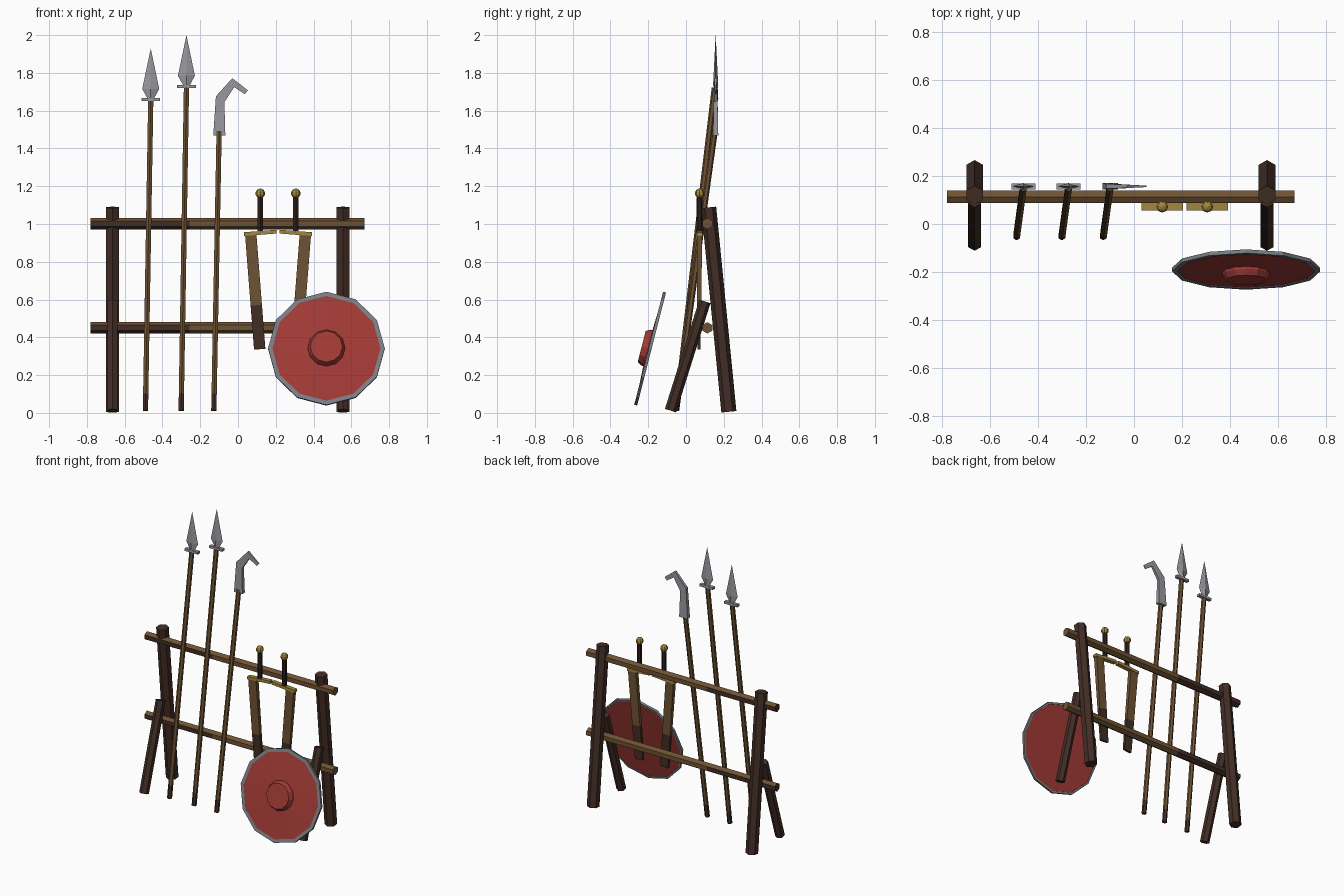
import bpy, bmesh, math
from mathutils import Vector, Matrix

if "Cube" in bpy.data.objects:
    bpy.data.objects.remove(bpy.data.objects["Cube"])


def material(name, r, g, b):
    m = bpy.data.materials.new(name)
    m.diffuse_color = (r, g, b, 1)
    m.use_nodes = True
    m.node_tree.nodes["Principled BSDF"].inputs["Base Color"].default_value = m.diffuse_color
    return m


DARK = material("dark wood", 0.055, 0.027, 0.019)
WOOD = material("brown wood", 0.155, 0.085, 0.033)
GRIP = material("grip leather", 0.026, 0.013, 0.010)
STEEL = material("steel", 0.31, 0.31, 0.34)
IRON = material("rim iron", 0.20, 0.215, 0.24)
GOLD = material("brass", 0.36, 0.24, 0.045)
RED = material("shield red", 0.36, 0.043, 0.036)
BOSS = material("boss red", 0.27, 0.03, 0.026)


def loft(name, sections, mats, rule=None, closed=False):
    """Skin a list of equal-length rings; mats is one material per segment.
    rule(normal) may override the segment material with another one."""
    bm = bmesh.new()
    rings = [[bm.verts.new(p) for p in s] for s in sections]
    n = len(rings[0])
    slots = list(dict.fromkeys(mats))
    pairs = list(zip(rings, rings[1:]))
    if closed:
        pairs.append((rings[-1], rings[0]))
    for i, (a, b) in enumerate(pairs):
        for k in range(n):
            f = bm.faces.new((a[k], a[(k + 1) % n], b[(k + 1) % n], b[k]))
            f.material_index = slots.index(mats[min(i, len(mats) - 1)])
    if not closed:
        bm.faces.new(rings[0][::-1]).material_index = slots.index(mats[0])
        bm.faces.new(rings[-1]).material_index = slots.index(mats[-1])
    bmesh.ops.remove_doubles(bm, verts=bm.verts, dist=1e-5)
    bmesh.ops.recalc_face_normals(bm, faces=bm.faces)
    if rule:
        for f in bm.faces:
            m = rule(f.normal)
            if m:
                f.material_index = slots.index(m)
    me = bpy.data.meshes.new(name)
    bm.to_mesh(me)
    bm.free()
    for m in slots:
        me.materials.append(m)
    ob = bpy.data.objects.new(name, me)
    bpy.context.collection.objects.link(ob)
    return ob


def ring(c, u, v, r, n):
    return [c + (u * math.cos(2 * math.pi * k / n) + v * math.sin(2 * math.pi * k / n)) * r
            for k in range(n)]


def beam(name, a, b, r, mats, cuts=(), ref=(0, 1, 0), n=6, rule=None):
    """Straight n-sided bar with a corner towards ref, cut at the given fractions."""
    a, b = Vector(a), Vector(b)
    d = (b - a).normalized()
    u = Vector(ref)
    u = (u - d * u.dot(d)).normalized()
    v = d.cross(u)
    return loft(name, [ring(a.lerp(b, t), u, v, r, n) for t in (0, *cuts, 1)], mats, rule)


def plate(c, hx, hy, tilt=0.0):
    """Rectangular section lying in the xy plane, tilted about y."""
    return [Vector((c[0] + sx * hx, c[1] + sy * hy, c[2] + sx * hx * tilt))
            for sx, sy in ((-1, -1), (1, -1), (1, 1), (-1, 1))]


# Rack frame: leaning posts, front braces, two rails
MID = -0.055
for side, s in (("left", -1), ("right", 1)):
    x = MID + s * 0.61
    beam(f"post_{side}", (x, 0.227, 0.006), (x, 0.12, 1.088), 0.04, [DARK])
    beam(f"brace_{side}", (x, -0.082, 0.012), (x, 0.1, 0.59), 0.031, [DARK])
for label, z in (("upper", 1.002), ("lower", 0.45)):
    beam(f"rail_{label}", (MID - 0.725, 0.113, z), (MID + 0.725, 0.113, z), 0.03,
         [DARK, WOOD], cuts=(0.36,), ref=(0, 0, 1),
         rule=lambda nrm: WOOD if nrm.z > 0.3 else None)

# Leaning polearm shafts: bottom x, top x, top z
shafts = {"spear_short": (-0.49, -0.462, 1.65),
          "spear_long": (-0.301, -0.273, 1.72),
          "hook_pole": (-0.128, -0.1, 1.49)}
for name, (x0, x1, z1) in shafts.items():
    beam(f"{name}_shaft", (x0, -0.052, 0.012), (x1, 0.152, z1), 0.016,
         [DARK, WOOD], cuts=(0.09 / z1,))

# Spear heads: cross bar and diamond-section blade
for name in ("spear_short", "spear_long"):
    _, x, z = shafts[name]
    loft(f"{name}_crossbar", [plate((x, 0.157, z), 0.05, 0.012),
                              plate((x, 0.157, z + 0.017), 0.05, 0.012)], [STEEL])
    blade = []
    for h, w, t in ((0.012, 0.016, 0.014), (0.065, 0.045, 0.011), (0.277, 0.0005, 0.0005)):
        blade.append([Vector((x + w, 0.157, z + h)), Vector((x, 0.157 + t, z + h)),
                      Vector((x - w, 0.157, z + h)), Vector((x, 0.157 - t, z + h))])
    loft(f"{name}_blade", blade, [STEEL])

# Hook blade: left and right edge points with half thickness
hook = []
for xl, zl, xr, zr, t in ((-0.131, 1.468, -0.067, 1.468, 0.014),
                          (-0.117, 1.676, -0.072, 1.645, 0.010),
                          (-0.030, 1.772, -0.020, 1.725, 0.007),
                          (0.052, 1.708, 0.036, 1.687, 0.003)):
    hook.append([Vector((xl, 0.157 - t, zl)), Vector((xr, 0.157 - t, zr)),
                 Vector((xr, 0.157 + t, zr)), Vector((xl, 0.157 + t, zl))])
loft("hook_blade", hook, [STEEL])

# Two mirrored sheathed swords
SWORD_MID, SY = 0.212, 0.072
for side, s in (("left", -1), ("right", 1)):
    x = SWORD_MID + s * 0.094
    tilt = -s * 0.077
    top = Vector((SWORD_MID + s * 0.145, SY, 0.95))
    tip = Vector((SWORD_MID + s * 0.097, SY - 0.004, 0.337))
    cut = top.lerp(tip, 0.62)
    loft(f"scabbard_{side}", [plate(top, 0.03, 0.014, tilt), plate(cut, 0.03, 0.011, tilt),
                              plate(tip, 0.03, 0.008, tilt)], [WOOD, DARK])
    loft(f"sword_guard_{side}", [plate((x, SY, 0.943), 0.087, 0.015, tilt),
                                 plate((x, SY, 0.963), 0.087, 0.015, tilt)], [GOLD])
    beam(f"sword_grip_{side}", (x, SY, 0.955), (x, SY, 1.14), 0.016, [GRIP])
    rows = [(0.0255 * math.sin(a), 1.162 - 0.0255 * math.cos(a))
            for a in (0.15 + i * (math.pi - 0.3) / 5 for i in range(6))]
    loft(f"sword_pommel_{side}",
         [ring(Vector((x, SY, z)), Vector((1, 0, 0)), Vector((0, 1, 0)), r, 8)
          for r, z in rows], [GOLD])

# Round shield: built facing +z, then turned to the front and leaned back
PLACE = Matrix.Translation((0.468, -0.19, 0.34)) @ Matrix.Rotation(math.pi / 2 - 0.25, 4, 'X')


def turned(name, profile, mat, n=12, closed=False):
    X, Y = Vector((1, 0, 0)), Vector((0, 1, 0))
    ob = loft(name, [ring(Vector((0, 0, h)), X, Y, r, n) for r, h in profile], [mat],
              closed=closed)
    ob.data.transform(PLACE)


turned("shield_board", [(0.298, -0.006), (0.298, 0.004), (0.1, 0.012)], RED)
turned("shield_rim", [(0.286, 0.008), (0.309, 0.008), (0.309, -0.008), (0.296, -0.008)],
       IRON, closed=True)
turned("shield_boss", [(0.1, 0.004), (0.098, 0.022), (0.085, 0.046)], RED)
